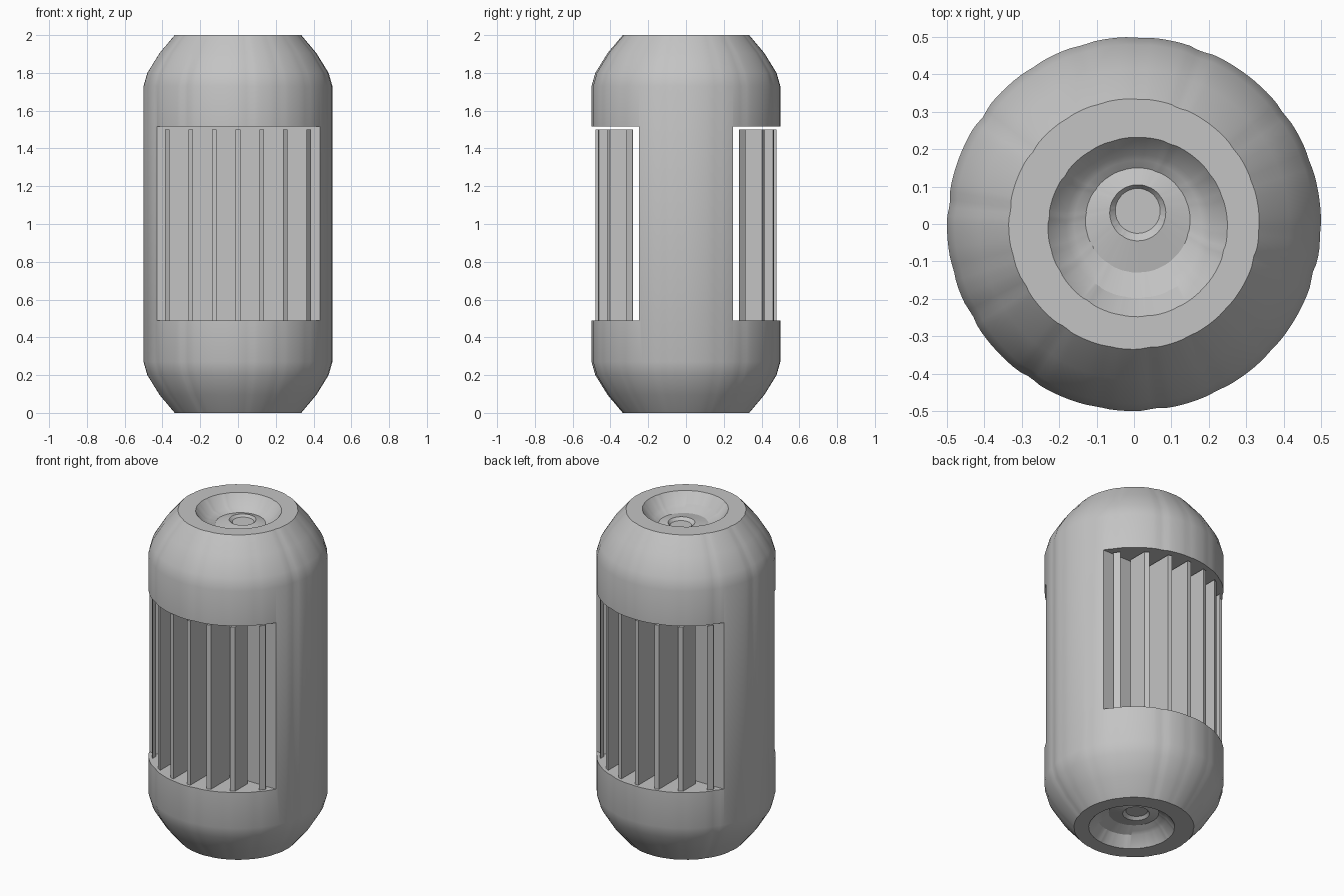
import bpy, bmesh, math, random

random.seed(4)
cube = bpy.data.objects.get("Cube")
if cube:
    bpy.data.objects.remove(cube, do_unlink=True)

grey = bpy.data.materials.new("plain_grey")
grey.use_nodes = True
colour = (0.55, 0.55, 0.55, 1)
grey.diffuse_color = colour
grey.node_tree.nodes["Principled BSDF"].inputs["Base Color"].default_value = colour


def add_object(name, bm):
    bmesh.ops.recalc_face_normals(bm, faces=bm.faces)
    mesh = bpy.data.meshes.new(name)
    bm.to_mesh(mesh)
    bm.free()
    mesh.materials.append(grey)
    obj = bpy.data.objects.new(name, mesh)
    bpy.context.collection.objects.link(obj)
    return obj


def prism(bm, outline, low, high):
    """Extrude a plan outline between two heights."""
    bottom = bm.faces.new([bm.verts.new((x, y, low)) for x, y in outline])
    top = bmesh.ops.extrude_face_region(bm, geom=[bottom])["geom"]
    for v in top:
        if isinstance(v, bmesh.types.BMVert):
            v.co.z = high


# Shallow vertical creases at irregular angles
SEGMENTS = 144
creases = [(math.tau * (i + random.uniform(-0.3, 0.3)) / 17,
            random.uniform(0.003, 0.012)) for i in range(17)]


def crease_scale(angle):
    scale = 1
    for centre, depth in creases:
        gap = (angle - centre + math.pi) % math.tau - math.pi
        scale -= depth * math.exp(-(gap / 0.045) ** 2)
    return scale


# Capsule body: radius, height and y offset, from the dished end to the side
half = [(0.06, 0.085, 0.035), (0.075, 0.07, 0.03), (0.14, 0.085, 0.01),
        (0.17, 0.07, 0), (0.192, 0.06, -0.006), (0.24, 0, -0.008),
        (0.335, 0, 0), (0.415, 0.095, 0), (0.48, 0.2, 0), (0.5, 0.27, 0)]
profile = half + [(r, 2 - z, oy) for r, z, oy in reversed(half)]

bm = bmesh.new()
rings = []
for r, z, oy in profile:
    ring = []
    for i in range(SEGMENTS):
        a = math.tau * i / SEGMENTS
        rr = r * crease_scale(a)
        ox = 0.01 if r < 0.3 else 0
        ring.append(bm.verts.new((rr * math.cos(a) + ox, rr * math.sin(a) + oy, z)))
    rings.append(ring)
for lower, upper in zip(rings, rings[1:]):
    for i in range(SEGMENTS):
        j = (i + 1) % SEGMENTS
        bm.faces.new((lower[i], lower[j], upper[j], upper[i]))
bm.faces.new(rings[0])
bm.faces.new(rings[-1])
body = add_object("capsule_body", bm)

# Front and back window recesses
for side in (-1, 1):
    bm = bmesh.new()
    prism(bm, [(-0.7, side * 0.25), (0.7, side * 0.25),
               (0.7, side * 0.7), (-0.7, side * 0.7)], 0.49, 1.515)
    cutter = add_object("recess_cutter", bm)
    cutter.hide_render = True
    cut = body.modifiers.new("recess", "BOOLEAN")
    cut.operation = "DIFFERENCE"
    cut.solver = "EXACT"
    cut.object = cutter
    bpy.context.view_layer.objects.active = body
    bpy.ops.object.modifier_apply(modifier=cut.name)
    bpy.data.objects.remove(cutter, do_unlink=True)

bpy.ops.object.select_all(action="DESELECT")
body.select_set(True)
bpy.context.view_layer.objects.active = body
bpy.ops.object.shade_smooth_by_angle(angle=math.radians(30))

# Upright parallel fins, their outer edges following the body curve
for side, name in ((-1, "front_fins"), (1, "back_fins")):
    bm = bmesh.new()
    for k in range(-3, 4):
        xs = (k * 0.125 - 0.012, k * 0.125 + 0.012)
        outer = [(x, side * math.sqrt(0.48 ** 2 - x * x)) for x in xs]
        inner = [(x, side * 0.28) for x in reversed(xs)]
        prism(bm, outer + inner, 0.49, 1.5)
    add_object(name, bm)
